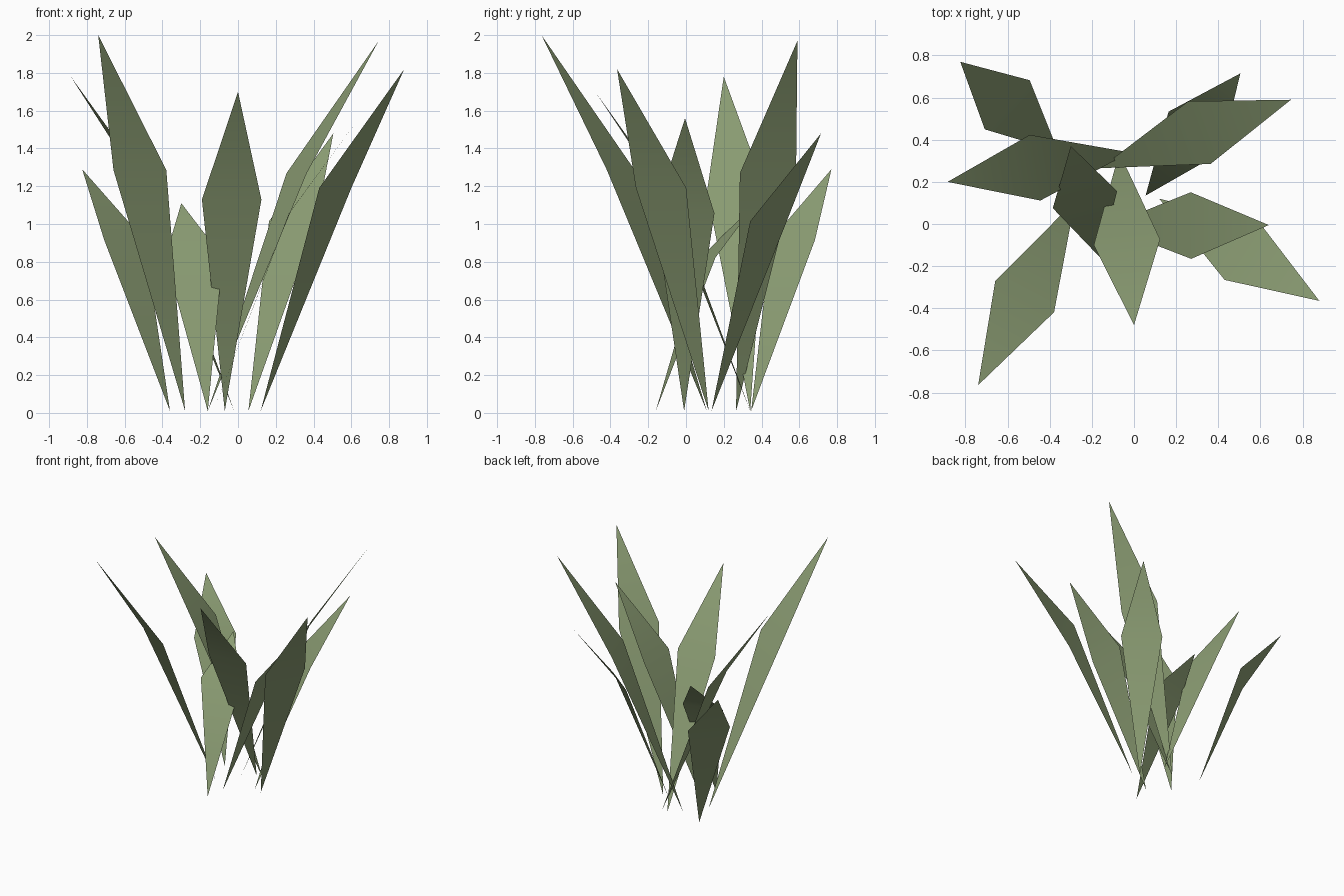
import bpy
from mathutils import Vector

if "Cube" in bpy.data.objects:
    bpy.data.objects.remove(bpy.data.objects["Cube"])

green = bpy.data.materials.new("leaf_green")
green.diffuse_color = (0.27, 0.35, 0.18, 1)
green.use_nodes = True
green.node_tree.nodes["Principled BSDF"].inputs["Base Color"].default_value = green.diffuse_color

WIDTH = 0.316


def leaf(name, base, tip):
    """Bent kite-shaped blade: point at the ground, widest past halfway, pointed tip."""
    b, t = Vector((*base, 0.01)), Vector(tip)
    mid = b.lerp(t, 0.52)
    mid.z = 0.245 + 0.52 * t.z
    lean = Vector((t.x - b.x, t.y - b.y, 0)).normalized()
    side = Vector((-lean.y, lean.x, 0)) * WIDTH / 2
    mesh = bpy.data.meshes.new(name)
    mesh.from_pydata([b, mid - side, mid + side, t], [], [(0, 1, 2), (2, 1, 3)])
    mesh.polygons.foreach_set("use_smooth", [True, True])
    mesh.materials.append(green)
    obj = bpy.data.objects.new(name, mesh)
    bpy.context.collection.objects.link(obj)


# Base (x, y) and tip (x, y, z) of each blade
blades = [
    ((-0.28, 0.11), (-0.74, -0.765, 2.0)),
    ((-0.02, 0.34), (-0.885, 0.20, 1.78)),
    ((-0.36, 0.345), (-0.825, 0.77, 1.29)),
    ((-0.07, 0.34), (0.0, -0.48, 1.70)),
    ((-0.16, 0.265), (0.745, 0.59, 1.97)),
    ((0.12, 0.12), (0.88, -0.365, 1.82)),
    ((-0.13, -0.01), (0.64, -0.005, 1.56)),
    ((0.055, 0.135), (0.505, 0.715, 1.48)),
    ((-0.16, -0.16), (-0.30, 0.37, 1.11)),
]
for i, (base, tip) in enumerate(blades):
    leaf(f"leaf_{i + 1}", base, tip)
